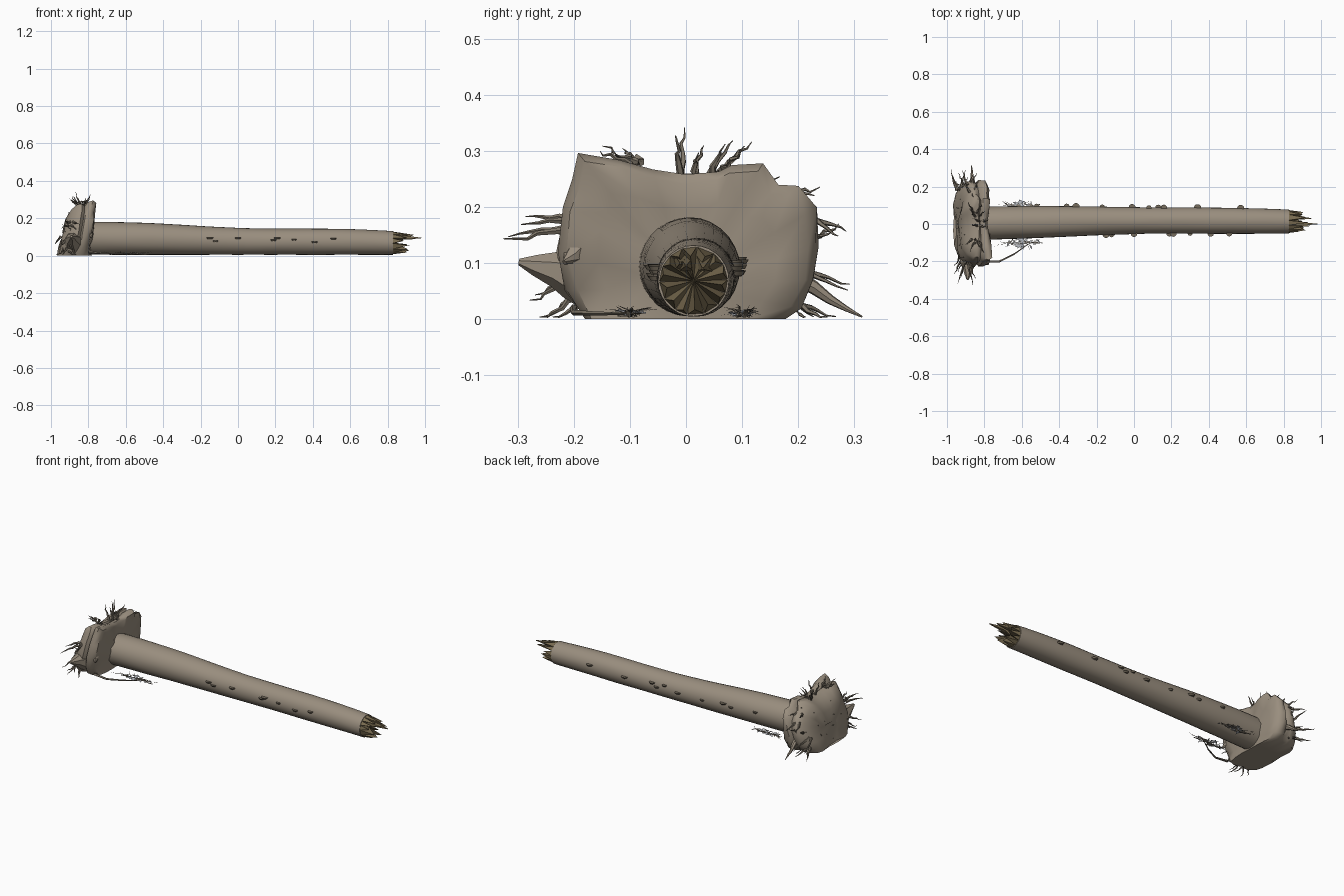
import bpy, bmesh, math, random
from mathutils import Vector, noise

random.seed(4)
if "Cube" in bpy.data.objects:
    bpy.data.objects.remove(bpy.data.objects["Cube"])


def material(name, rgb):
    m = bpy.data.materials.new(name)
    m.use_nodes = True
    m.diffuse_color = (*rgb, 1)
    m.node_tree.nodes["Principled BSDF"].inputs["Base Color"].default_value = (*rgb, 1)
    return m


BARK = material("bark", (0.32, 0.27, 0.21))
WOOD = material("broken wood", (0.2, 0.155, 0.085))
ROOT = material("root brown", (0.21, 0.18, 0.14))
FUNGUS = material("fungus brown", (0.18, 0.15, 0.11))
LEAF = material("dry grey leaf", (0.5, 0.52, 0.56))


def loft(bm, rings):
    """Skin closed rings of points and cap both ends."""
    loops = [[bm.verts.new(p) for p in ring] for ring in rings]
    n = len(loops[0])
    for a, b in zip(loops, loops[1:]):
        for i in range(n):
            j = (i + 1) % n
            bm.faces.new((a[i], a[j], b[j], b[i]))
    bm.faces.new(loops[0][::-1])
    bm.faces.new(loops[-1])


def tube(bm, points, radius, sides=5):
    """Tapering tube along a path."""
    pts = [Vector(p) for p in points]
    rings = []
    for i, p in enumerate(pts):
        d = (pts[min(i + 1, len(pts) - 1)] - pts[max(i - 1, 0)]).normalized()
        u = d.orthogonal().normalized()
        v = d.cross(u)
        r = radius * (1 - 0.9 * i / (len(pts) - 1))
        rings.append([p + r * (math.cos(t) * u + math.sin(t) * v)
                      for t in (math.tau * k / sides for k in range(sides))])
    loft(bm, rings)


def wavy_path(a, b, wobble, steps=6):
    a, b = Vector(a), Vector(b)
    path = []
    for i in range(steps + 1):
        t = i / steps
        j = Vector(random.uniform(-wobble, wobble) for _ in range(3)) if i else Vector()
        p = a.lerp(b, t) + j
        p.z = max(p.z, 0.004)
        path.append(p)
    return path


def finish(bm, name, mat, angle=40):
    bmesh.ops.recalc_face_normals(bm, faces=bm.faces)
    mesh = bpy.data.meshes.new(name)
    bm.to_mesh(mesh)
    bm.free()
    mesh.materials.append(mat)
    ob = bpy.data.objects.new(name, mesh)
    bpy.context.collection.objects.link(ob)
    bpy.ops.object.select_all(action="DESELECT")
    ob.select_set(True)
    bpy.context.view_layer.objects.active = ob
    if angle:
        bpy.ops.object.shade_smooth_by_angle(angle=math.radians(angle))
    return ob


# Trunk: gently tapering and bending log lying on the ground
def trunk_at(x):
    t = (x + 0.85) / 1.68
    r = 0.088 - 0.026 * t + 0.003 * math.sin(t * 9)
    return 0.003 + 0.010 * math.sin(t * 3.1) + 0.01 * t, r + 0.005, r


bm = bmesh.new()
rings = []
for i in range(29):
    x = -0.85 + 1.68 * i / 28
    cy, cz, r = trunk_at(x)
    ring = []
    for k in range(28):
        a = math.tau * k / 28
        rr = r * (1 + 0.015 * noise.noise((x * 6, math.cos(a) * 2, math.sin(a) * 2)))
        ring.append((x, cy + rr * math.cos(a), cz + rr * math.sin(a)))
    rings.append(ring)
loft(bm, rings)
finish(bm, "trunk", BARK)

# Splintered end: jagged crown folding in to a sunken heart
bm = bmesh.new()
cy, cz, r = trunk_at(0.83)
teeth = 14
heart = bm.verts.new((0.845, cy, cz))
outer, tips = [], []
for k in range(teeth):
    a = math.tau * (k + 0.3 * random.random()) / teeth
    outer.append(bm.verts.new((0.825, cy + r * 0.97 * math.cos(a), cz + r * 0.97 * math.sin(a))))
    b = a + math.pi / teeth
    length = random.uniform(0.045, 0.09) + 0.03 * max(0, math.sin(b))
    f = r * (0.95 - 3.2 * max(0, length - 0.03))
    tips.append(bm.verts.new((0.83 + length, cy + f * math.cos(b), cz + f * math.sin(b))))
for k in range(teeth):
    j = (k + 1) % teeth
    bm.faces.new((outer[k], outer[j], tips[k]))
    bm.faces.new((outer[k], tips[k], heart))
    bm.faces.new((tips[k], outer[j], heart))
for y, tip in ((cy - 0.012, (0.98, 0.0, 0.095)), (cy + 0.02, (0.95, 0.03, 0.09)),
               (cy - 0.02, (0.94, -0.01, 0.1))):
    base = (0.82, y, 0.1)
    tube(bm, [base, Vector(base).lerp(Vector(tip), 0.5), tip], 0.022, 4)
finish(bm, "splintered_end", WOOD, 0)

# Root plate: leaning lumpy disc of earth and bark
OUTLINE = [(-.18, 0), (-.215, .05), (-.23, .12), (-.22, .2), (-.205, .25), (-.19, .293),
           (-.12, .285), (-.06, .27), (0, .265), (.06, .27), (.085, .282), (.14, .282),
           (.165, .24), (.2, .237), (.235, .2), (.24, .13), (.23, .07), (.2, .02), (.17, 0),
           (.06, 0), (-.06, 0)]


def plate_ring(x, scale, lean):
    ring = []
    for y, z in OUTLINE:
        n = noise.noise((x * 14, y * 9, z * 9))
        s = scale * (1 + 0.07 * n)
        zz = max(0, 0.06 + (z - 0.06) * s) if z > 0 else 0
        ring.append((x + lean * zz + 0.02 * n, y * s, zz))
    return ring


bm = bmesh.new()
loft(bm, [plate_ring(x, s, lean) for x, s, lean in (
    (-.955, .3, .2), (-.965, .62, .25), (-.955, .82, .28), (-.925, .95, .28),
    (-.895, .97, .26), (-.875, .9, .24), (-.855, .99, .2), (-.825, 1.0, .16),
    (-.8, .92, .12), (-.79, .68, .08), (-.785, .35, .05))])
finish(bm, "root_plate", BARK, 50)

# Broad pointed root on the right, and its softer neighbours
bm = bmesh.new()
for a, b, r in (((-.88, -.17, .075), (-.89, -.3, .1), .06),
                ((-.83, -.16, .16), (-.78, -.215, .1), .05),
                ((-.86, .2, .07), (-.87, .315, .003), .016)):
    tube(bm, wavy_path(a, b, 0.003, 4), r, 7)
finish(bm, "stout_roots", BARK)

# Rim roots: start and end in (y, z), with a depth along the log
bm = bmesh.new()
RIM = [(-.84, -.09, .27, -.15, .31), (-.86, -.08, .28, -.12, .305), (-.83, -.01, .25, -.01, .34),
       (-.82, .015, .25, .025, .31), (-.84, .04, .25, .075, .32), (-.85, .06, .26, .11, .315),
       (-.83, .09, .23, .16, .25), (-.87, .17, .22, .23, .232), (-.88, .21, .19, .28, .155),
       (-.89, -.2, .18, -.29, .18), (-.9, -.2, .16, -.32, .15), (-.92, -.2, .08, -.27, .04),
       (-.9, -.18, .05, -.26, .003), (-.92, -.17, .04, -.23, .003), (-.93, .18, .04, .26, .003),
       (-.91, .17, .05, .22, .003), (-.9, .2, .13, .27, .17), (-.94, .18, .1, .29, .06)]
for x, y0, z0, y1, z1 in RIM:
    for side in (-1, 1):
        dx = side * 0.02
        end = (x + 2 * dx, y1 - side * 0.005, z1 - (0.01 if side > 0 else 0))
        tube(bm, wavy_path((x + dx * 0.4, y0, z0), end, 0.004), 0.008)

# Fine rootlets poking from the rear face
for _ in range(45):
    a = random.uniform(0, math.tau)
    d = math.sqrt(random.random())
    y, z = 0.19 * d * math.cos(a), 0.125 + 0.11 * d * math.sin(a)
    x = -0.935 + 0.22 * z + 0.03 * d
    end = (max(-0.99, x - random.uniform(.015, .05)), y * 1.2, z + random.uniform(-.02, .03))
    tube(bm, wavy_path((x, y, z), end, 0.004, 4), 0.005, 4)
finish(bm, "thin_roots", ROOT)

# Shelf fungi: thin discs half sunk in both flanks
bm = bmesh.new()
RIGHT_X = (-.15, -.12, 0, .19, .21, .3, .41, .51)
LEFT_X = (-.52, -.36, -.31, -.17, -.01, .08, .13, .16, .34, .57)
for side, places in ((-1, RIGHT_X), (1, LEFT_X)):
    for x in places:
        cy, cz, r = trunk_at(x)
        z = cz + random.uniform(-0.006, 0.025)
        rad = random.uniform(0.013, 0.02)
        new = bmesh.ops.create_cone(bm, cap_ends=True, segments=12, radius1=rad * 0.75,
                                    radius2=rad, depth=0.008)["verts"]
        bmesh.ops.translate(bm, verts=new, vec=(x, cy + side * r * 0.97, z))
finish(bm, "shelf_fungi", FUNGUS)

# Ground litter: twigs, one long curved root and dry leaves
bm = bmesh.new()
tube(bm, [(-.8, -.2, .02), (-.72, -.2, .012), (-.64, -.16, .01), (-.57, -.11, .01),
          (-.5, -.08, .01)], 0.007)
for side in (-1, 1):
    for _ in range(16):
        c = Vector((-0.6 + random.uniform(-.09, .09), side * 0.1, 0.01))
        a = random.uniform(0, math.tau)
        v = Vector((math.cos(a), 0.5 * math.sin(a), 0)) * random.uniform(.04, .11)
        v.z = random.uniform(0, 0.015)
        tube(bm, wavy_path(c - v * 0.4, c + v, 0.004, 4), 0.0025, 4)
finish(bm, "twigs", ROOT)

bm = bmesh.new()
for side in (-1, 1):
    for _ in range(28):
        c = Vector((random.gauss(-.6, .035), side * random.uniform(.075, .125),
                    random.uniform(.006, .016)))
        a = random.uniform(0, math.tau)
        u = Vector((math.cos(a), math.sin(a), 0.15)) * random.uniform(.01, .02)
        v = Vector((-u.y, u.x, 0)) * 0.4
        bm.faces.new([bm.verts.new(c + p) for p in (-u, v, u, -v)])
finish(bm, "dry_leaves", LEAF, 0)
